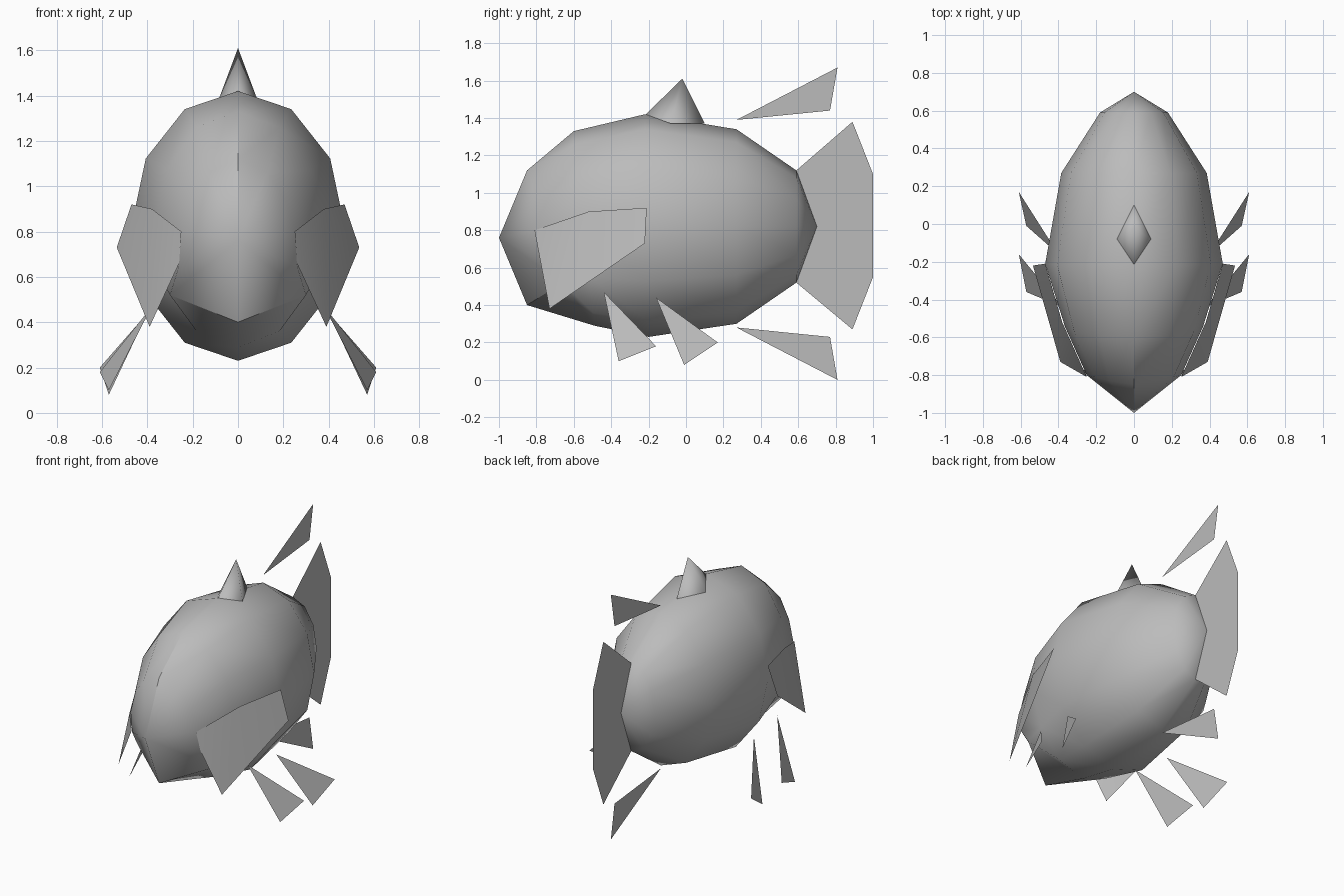
import bpy, bmesh, math

cube = bpy.data.objects.get("Cube")
if cube:
    bpy.data.objects.remove(cube, do_unlink=True)

grey = bpy.data.materials.new("plain grey")
grey.use_nodes = True
colour = (0.5, 0.5, 0.5, 1)
grey.diffuse_color = colour
grey.node_tree.nodes["Principled BSDF"].inputs["Base Color"].default_value = colour


def finish(name, bm, smooth=False, mirror=False):
    mesh = bpy.data.meshes.new(name)
    for f in bm.faces:
        f.smooth = smooth
    bm.to_mesh(mesh)
    bm.free()
    mesh.materials.append(grey)
    obj = bpy.data.objects.new(name, mesh)
    bpy.context.collection.objects.link(obj)
    if mirror:
        obj.modifiers.new("Mirror", "MIRROR").use_mirror_merge = False
    return obj


def sheet(name, points, faces=None, smooth=False, mirror=False):
    bm = bmesh.new()
    verts = [bm.verts.new(p) for p in points]
    for face in faces or [range(len(verts))]:
        bm.faces.new([verts[i] for i in face])
    return finish(name, bm, smooth, mirror)


def oval(y_top, y_low, width, top, low):
    """Right-hand half of a twelve-sided section, from top to bottom."""
    points = []
    for i in range(7):
        a = math.pi * i / 6
        t = (1 - math.cos(a)) / 2
        points.append((width * math.sin(a), y_top + (y_low - y_top) * t, top + (low - top) * t))
    return points


# Body: half sections from the face to the tail, closed to a point at each end
face_ring = [(0, -.85, 1.12), (.13, -.83, 1.06), (.21, -.81, .94), (.25, -.80, .80),
             (.26, -.77, .65), (.30, -.66, .52), (0, -.85, .40)]
halves = [face_ring,
          oval(-.60, -.49, .365, 1.33, .29),
          oval(-.22, -.20, .47, 1.42, .23),
          oval(.27, .27, .385, 1.34, .30),
          oval(.59, .59, .18, 1.12, .52)]
bm = bmesh.new()
rings = []
for half in halves:
    left = [(-x, y, z) for x, y, z in half[5:0:-1]]
    rings.append([bm.verts.new(p) for p in half + left])
nose = bm.verts.new((0, -1, .76))
tail_tip = bm.verts.new((0, .70, .82))
for i in range(12):
    j = (i + 1) % 12
    bm.faces.new((nose, rings[0][j], rings[0][i]))
    bm.faces.new((tail_tip, rings[-1][i], rings[-1][j]))
    for a, b in zip(rings, rings[1:]):
        bm.faces.new((a[i], a[j], b[j], b[i]))
bmesh.ops.recalc_face_normals(bm, faces=bm.faces)
# Sharp forehead ridge and lower lip
for e in bm.edges:
    ridge = all(abs(v.co.x) < .001 and v.co.y < -.5 and v.co.z > .7 for v in e.verts)
    lip = all(v in rings[0][5:8] for v in e.verts)
    e.smooth = not (ridge or lip)
finish("body", bm, smooth=True)

# Gill covers flaring from the cheeks
sheet("gill_covers",
      [(.25, -.81, .80), (.38, -.52, .90), (.47, -.21, .92),
       (.26, -.775, .66), (.39, -.73, .38), (.535, -.22, .73)],
      [(0, 3, 4, 1), (1, 4, 5, 2)], smooth=True, mirror=True)

# Crest spike on the back
sheet("crest_spike",
      [(0, -.02, 1.61), (0, -.215, 1.42), (.09, -.08, 1.37), (0, .10, 1.37), (-.09, -.08, 1.37)],
      [(0, 1, 2), (0, 2, 3), (0, 3, 4), (0, 4, 1)], smooth=True)

# Upright fins on the centre line
sheet("tail_fin", [(0, y, z) for y, z in
                   [(.59, 1.12), (.89, 1.38), (1, 1.1), (1, .55), (.89, .27), (.59, .52)]])
sheet("back_fin", [(0, .27, 1.39), (0, .81, 1.67), (0, .77, 1.44)])
sheet("belly_fin", [(0, .27, .28), (0, .81, 0), (0, .77, .23)])

# Paired side fins
sheet("front_side_fins", [(.38, -.44, .47), (.57, -.36, .10), (.61, -.16, .18)], mirror=True)
sheet("rear_side_fins", [(.40, -.16, .44), (.57, -.01, .08), (.61, .17, .20)], mirror=True)
